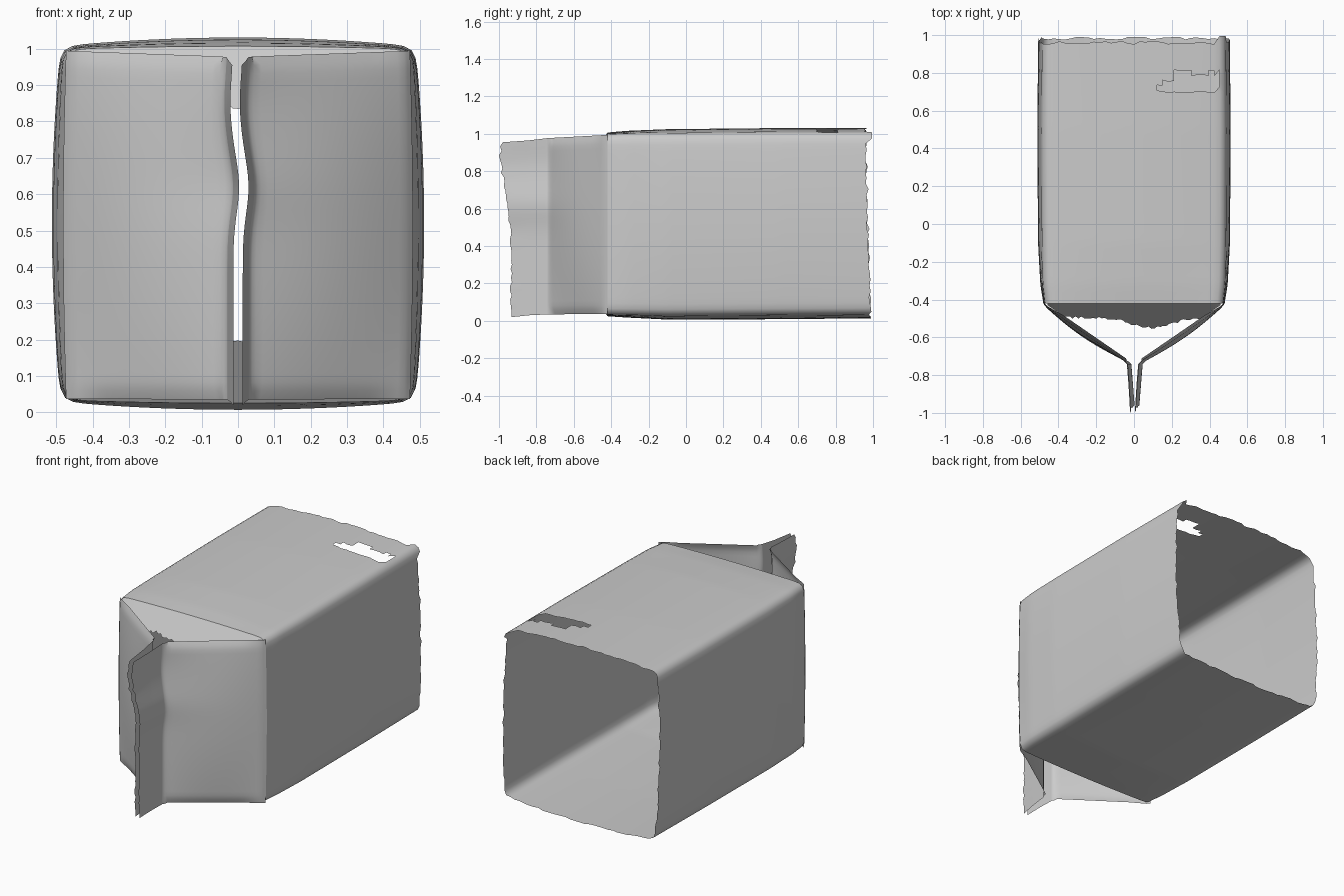
import bpy, math, random
from math import exp

if "Cube" in bpy.data.objects:
    bpy.data.objects.remove(bpy.data.objects["Cube"])

random.seed(4)


def lerp(pts, t):
    """Piecewise linear interpolation through (key, value, ...) tuples."""
    if t <= pts[0][0]:
        return pts[0][1:]
    for a, b in zip(pts, pts[1:]):
        if t <= b[0]:
            k = (t - a[0]) / (b[0] - a[0])
            return tuple(p + (q - p) * k for p, q in zip(a[1:], b[1:]))
    return pts[-1][1:]


def sheet(name, func, nu, nv, closed=False, skip=None):
    """Thin surface from func(u, v) on a grid, optionally closed around u."""
    cols = nu if closed else nu + 1
    verts = [func(i / nu, j / nv) for j in range(nv + 1) for i in range(cols)]
    faces = []
    for j in range(nv):
        for i in range(nu):
            k = (i + 1) % cols
            f = (j * cols + i, j * cols + k, (j + 1) * cols + k, (j + 1) * cols + i)
            c = [sum(verts[n][a] for n in f) / 4 for a in range(3)]
            if not (skip and skip(c)):
                faces.append(f)
    me = bpy.data.meshes.new(name)
    me.from_pydata(verts, [], faces)
    ob = bpy.data.objects.new(name, me)
    bpy.context.collection.objects.link(ob)
    bpy.ops.object.select_all(action='DESELECT')
    ob.select_set(True)
    bpy.context.view_layer.objects.active = ob
    bpy.ops.object.shade_smooth_by_angle(angle=math.radians(40))
    return ob


FRONT = -0.42
SIDE = 32
# y, half width, half height, side bulge, centre height
SECTIONS = [(-0.42, 0.472, 0.483, 0.008, 0.516), (-0.32, 0.482, 0.485, 0.014, 0.517),
            (-0.10, 0.486, 0.487, 0.022, 0.516), (0.50, 0.488, 0.487, 0.024, 0.520),
            (1.00, 0.485, 0.486, 0.022, 0.522)]


def body_point(a, b, y):
    """Rounded, slightly bulging square; a and b run from -1 to 1."""
    hw, hh, bulge, zc = lerp(SECTIONS, y)
    s = (abs(a) ** 28 + abs(b) ** 28) ** (1 / 28)
    a, b = a / s, b / s
    return (a * (hw + bulge * (1 - b * b)), y, zc + b * (hh + bulge * (1 - a * a)))


# Square tube body with a torn open back rim
rim = [random.uniform(-0.008, 0.008) for _ in range(4 * SIDE)]


def body(u, v):
    i = round(u * 4 * SIDE) % (4 * SIDE)
    t = (i % SIDE) / SIDE * 2 - 1
    a, b = [(t, -1), (1, t), (-t, 1), (-1, -t)][i // SIDE]
    end = 0.972 - 0.012 * b + rim[i]
    if a > 0.9 and b > 0.9:
        end = 0.995
    return body_point(a, b, FRONT + (end - FRONT) * v)


def torn_hole(c):
    x, y, z = c
    if z < 0.9:
        return False
    return (0.2 < x < 0.46 and 0.71 < y < 0.80) or (0.13 < x <= 0.2 and 0.71 < y < 0.745)


sheet("carton_body", body, 4 * SIDE, 48, True, torn_hole)

# Sloping roof panels that run on into the two sheets of the pinched fin
TOP = [(0.0, 0.995), (0.5, 0.978), (0.75, 0.965), (1.0, 0.955)]
BOTTOM = [(0.0, 0.037), (0.5, 0.035), (0.75, 0.03), (1.0, 0.02)]
TIP = [(0.0, -0.925), (0.1, -0.935), (0.45, -0.935), (0.55, -0.945),
       (0.75, -0.97), (0.9, -0.995), (1.0, -0.985)]
tip_noise = [random.uniform(-0.008, 0.005) for _ in range(41)]


def roof(side):
    def point(u, v):
        z0, z1 = lerp(BOTTOM, u)[0], lerp(TOP, u)[0]
        z = z0 + (z1 - z0) * v
        mid = 1 - (2 * v - 1) ** 2
        tip = lerp(TIP, v)[0] + tip_noise[round(v * 40)]
        path = [(0, 0.473 + 0.008 * mid, FRONT), (0.04, 0.458, -0.44),
                (0.48, 0.048, -0.722), (0.52, 0.03, -0.742),
                (0.75, 0.022, -0.84), (1, 0.013, tip)]
        x, y = lerp(path, u)
        # panels swell between their folded edges
        swell = 0.025 * mid * math.sin(math.pi * min(u / 0.5, 1))
        curl = 0.012 * max(0, abs(2 * v - 1) - 0.93) / 0.07 * min(1, u * 8) * (u < 0.5)
        x += 0.55 * swell - 0.55 * curl
        y += -0.83 * swell + 0.83 * curl
        # ripple of the crumpled seam
        bend = 0.016 * exp(-((z - 0.62) / 0.1) ** 2) - 0.008 * exp(-((z - 0.85) / 0.1) ** 2)
        bend *= min(1, u / 0.5) ** 3
        return (side * max(x, 0.01) + bend, y, z)
    return point


for side, label in ((1, "right"), (-1, "left")):
    sheet("roof_panel_" + label, roof(side), 50, 40)

# End gussets folded steeply inward, with ragged torn edges
ragged = [random.uniform(-0.007, 0.007) for _ in range(61)]


def gusset(b):
    def point(u, v):
        a = 2 * u - 1
        x, y, z = body_point(a * 0.985, b, FRONT)
        depth = 0.075 + 0.055 * exp(-((x - 0.09) / 0.15) ** 2) + ragged[round(u * 60)]
        d = v * max(0, min(depth, (0.472 - abs(x)) * 0.67))
        return (x, y - d, z - b * 1.5 * d)
    return point


for b, label in ((1, "upper"), (-1, "lower")):
    sheet("gusset_" + label, gusset(b), 60, 8)
